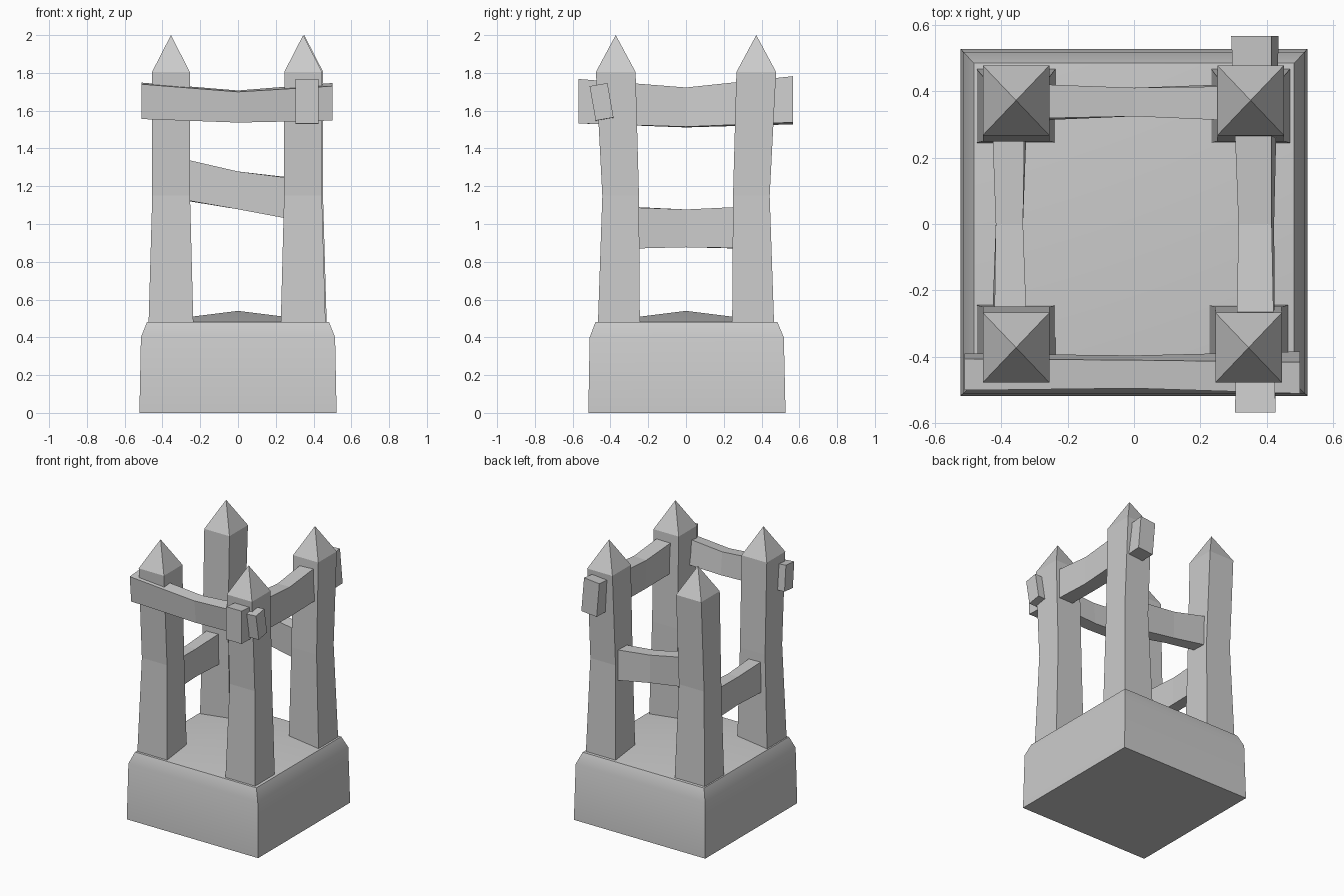
import bpy, bmesh
from math import radians, sin, cos
from mathutils import Vector

if "Cube" in bpy.data.objects:
    bpy.data.objects.remove(bpy.data.objects["Cube"])


def loft(name, rings, cap_start=True, tip=None):
    """Skin quad rings in order, closing with a cap or a pointed tip."""
    bm = bmesh.new()
    loops = [[bm.verts.new(p) for p in ring] for ring in rings]
    for a, b in zip(loops, loops[1:]):
        for i in range(4):
            j = (i + 1) % 4
            bm.faces.new((a[i], a[j], b[j], b[i]))
    if cap_start:
        bm.faces.new(loops[0][::-1])
    if tip:
        t = bm.verts.new(tip)
        for i in range(4):
            bm.faces.new((loops[-1][i], loops[-1][(i + 1) % 4], t))
    else:
        bm.faces.new(loops[-1])
    bmesh.ops.recalc_face_normals(bm, faces=bm.faces)
    me = bpy.data.meshes.new(name)
    bm.to_mesh(me)
    bm.free()
    ob = bpy.data.objects.new(name, me)
    bpy.context.collection.objects.link(ob)
    return ob


def flat_ring(cx, cy, hx, hy, z):
    return [(cx + sx * hx, cy + sy * hy, z)
            for sx, sy in ((-1, -1), (1, -1), (1, 1), (-1, 1))]


def beam(name, along, stations):
    """Stations: position along axis, across centre, z centre, width, height, tilt."""
    rings = []
    for s, c, z, w, h, tilt in stations:
        t = radians(tilt)
        ring = []
        for u, v in ((-1, -1), (1, -1), (1, 1), (-1, 1)):
            a, b = u * w / 2, v * h / 2
            across = c + a * cos(t) - b * sin(t)
            up = z + a * sin(t) + b * cos(t)
            ring.append((s, across, up) if along == 'x' else (across, s, up))
        rings.append(ring)
    return loft(name, rings)


# Stone base with chamfered shoulder and shallow pyramid top
base = loft("stone_base", [
    flat_ring(0, 0.005, 0.522, 0.522, 0.0),
    flat_ring(0, 0.004, 0.514, 0.514, 0.4),
    flat_ring(0, 0.002, 0.482, 0.482, 0.48)], tip=(0, 0, 0.54))
bpy.context.view_layer.objects.active = base
base.select_set(True)
bpy.ops.object.shade_smooth_by_angle(angle=radians(32))
base.select_set(False)

# Four waisted posts with pointed tops: front right sits slightly inward
for name, sx, sy, dx in (("front_left_post", -1, -1, 0.004),
                         ("front_right_post", 1, -1, -0.006),
                         ("back_left_post", -1, 1, 0.004),
                         ("back_right_post", 1, 1, 0.0)):
    loft(name, [
        flat_ring(sx * (0.351 + dx), sy * 0.356, 0.12, 0.112, 0.42),
        flat_ring(sx * (0.35 + dx), sy * 0.346, 0.1, 0.097, 1.15),
        flat_ring(sx * (0.351 + dx), sy * 0.372, 0.1, 0.105, 1.805)],
        tip=(sx * (0.351 + dx), sy * 0.372, 2.0))

# Upper beams, sagging in the middle and running past the posts
beam("front_upper_beam", 'x', [
    (-0.51, -0.445, 1.652, 0.095, 0.185, 5),
    (0.0, -0.445, 1.622, 0.085, 0.163, 5),
    (0.50, -0.447, 1.647, 0.096, 0.185, 10)])
beam("right_upper_beam", 'y', [
    (-0.568, 0.365, 1.65, 0.122, 0.235, 0),
    (0.0, 0.368, 1.617, 0.1, 0.208, 2),
    (0.566, 0.364, 1.655, 0.122, 0.245, 5)])

# Lower rails that end inside the posts
beam("back_rail", 'x', [
    (-0.35, 0.366, 1.247, 0.106, 0.22, -2),
    (0.0, 0.367, 1.178, 0.086, 0.2, 0),
    (0.35, 0.366, 1.125, 0.106, 0.222, 2)])
beam("left_rail", 'y', [
    (-0.35, -0.375, 0.981, 0.1, 0.222, -2),
    (0.0, -0.375, 0.977, 0.082, 0.2, 0),
    (0.35, -0.375, 0.981, 0.1, 0.222, 2)])
